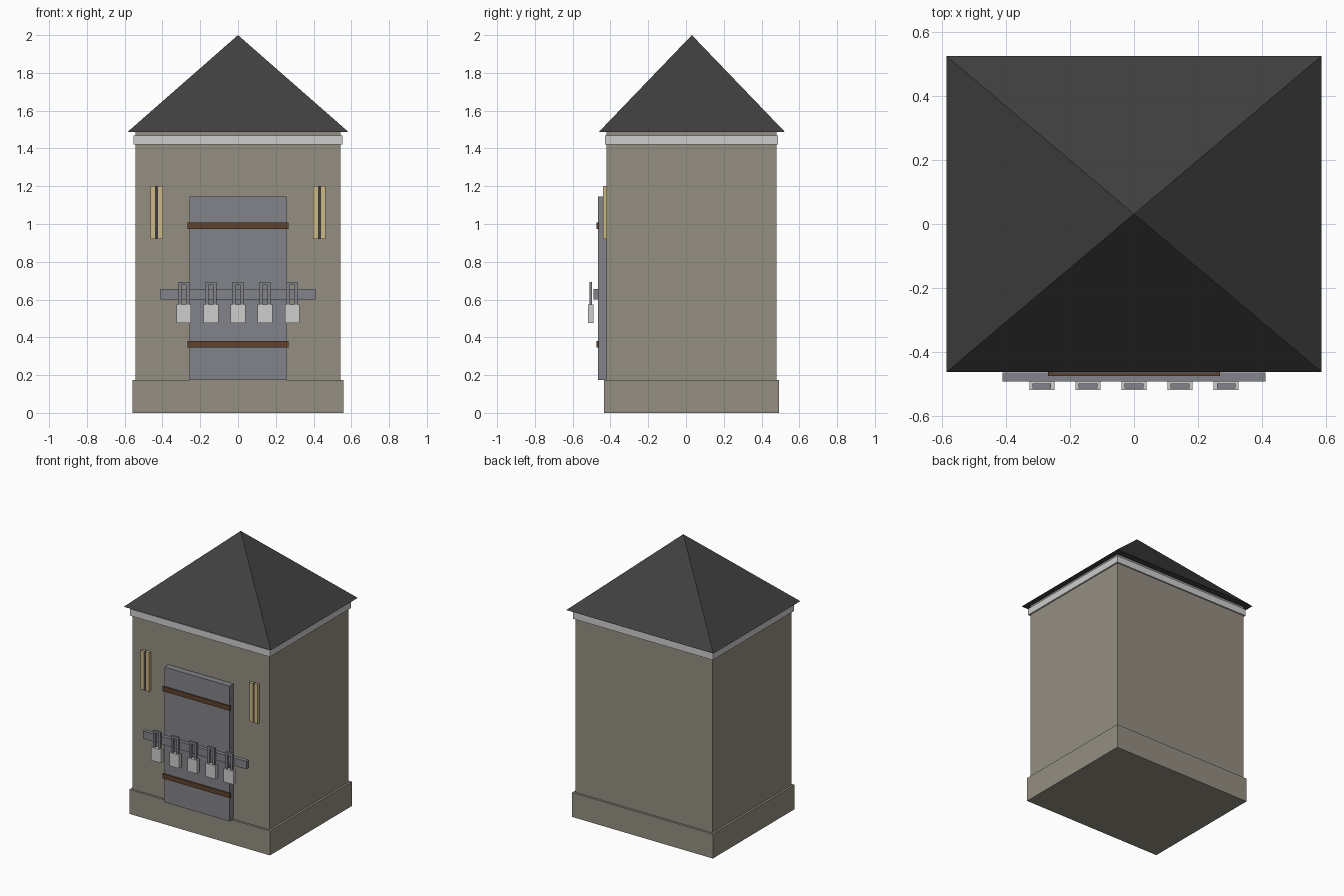
import bpy, bmesh

if "Cube" in bpy.data.objects:
    bpy.data.objects.remove(bpy.data.objects["Cube"])


def material(name, r, g, b):
    """Flat material from sRGB 0-255 values."""
    lin = [((c / 255 + 0.055) / 1.055) ** 2.4 for c in (r, g, b)]
    m = bpy.data.materials.new(name)
    m.diffuse_color = (*lin, 1)
    m.use_nodes = True
    m.node_tree.nodes["Principled BSDF"].inputs["Base Color"].default_value = m.diffuse_color
    return m


stone = material("stone", 148, 143, 130)
slate = material("dark_roof", 64, 64, 64)
white = material("pale_trim", 206, 206, 206)
steel = material("blue_grey_steel", 130, 131, 138)
brown = material("brown_iron", 94, 66, 45)
tan = material("tan_frame", 204, 184, 134)
dark = material("dark_slit", 62, 64, 72)


def finish(name, bm, mat):
    bmesh.ops.recalc_face_normals(bm, faces=bm.faces)
    me = bpy.data.meshes.new(name)
    bm.to_mesh(me)
    bm.free()
    me.materials.append(mat)
    ob = bpy.data.objects.new(name, me)
    bpy.context.collection.objects.link(ob)
    return ob


def add_box(bm, x0, x1, y0, y1, z0, z1):
    for v in bmesh.ops.create_cube(bm, size=1)["verts"]:
        v.co = (x1 if v.co.x > 0 else x0,
                y1 if v.co.y > 0 else y0,
                z1 if v.co.z > 0 else z0)


def box(name, mat, *bounds):
    bm = bmesh.new()
    add_box(bm, *bounds)
    return finish(name, bm, mat)


# Tower: plinth, walls and cornice
box("plinth", stone, -0.558, 0.558, -0.435, 0.493, 0, 0.175)
box("walls", stone, -0.543, 0.543, -0.42, 0.478, 0.175, 1.49)
box("cornice", white, -0.554, 0.554, -0.43, 0.488, 1.42, 1.468)

# Pyramid roof
bm = bmesh.new()
base = [bm.verts.new((x, y, 1.488)) for x, y in
        ((-0.584, -0.461), (0.584, -0.461), (0.584, 0.523), (-0.584, 0.523))]
apex = bm.verts.new((0, 0.031, 2.0))
bm.faces.new(base)
for i in range(4):
    bm.faces.new((base[i], base[(i + 1) % 4], apex))
finish("roof", bm, slate)

# Door with iron straps and locking bar
box("door", steel, -0.257, 0.257, -0.465, -0.42, 0.175, 1.145)
for label, z in (("lower", 0.364), ("upper", 0.99)):
    box(label + "_strap", brown, -0.268, 0.268, -0.474, -0.461, z - 0.017, z + 0.017)
box("locking_bar", steel, -0.41, 0.41, -0.491, -0.463, 0.60, 0.656)

# Row of padlocks, each with a square shackle
for i in range(5):
    x = (i - 2) * 0.1435
    box(f"padlock_{i}", white, x - 0.039, x + 0.039, -0.518, -0.49, 0.477, 0.573)
    bm = bmesh.new()
    for s in (-1, 1):
        c = x + s * 0.021
        add_box(bm, c - 0.008, c + 0.008, -0.512, -0.497, 0.573, 0.677)
    add_box(bm, x - 0.029, x + 0.029, -0.512, -0.497, 0.677, 0.693)
    finish(f"shackle_{i}", bm, steel)

# Narrow window slits between paired jambs
for side, s in (("left", -1), ("right", 1)):
    c = s * 0.431
    bm = bmesh.new()
    add_box(bm, c - 0.033, c - 0.005, -0.44, -0.42, 0.92, 1.2)
    add_box(bm, c + 0.005, c + 0.033, -0.44, -0.42, 0.92, 1.2)
    finish(side + "_window_jambs", bm, tan)
    box(side + "_window_slit", dark, c - 0.005, c + 0.005, -0.429, -0.42, 0.92, 1.2)
